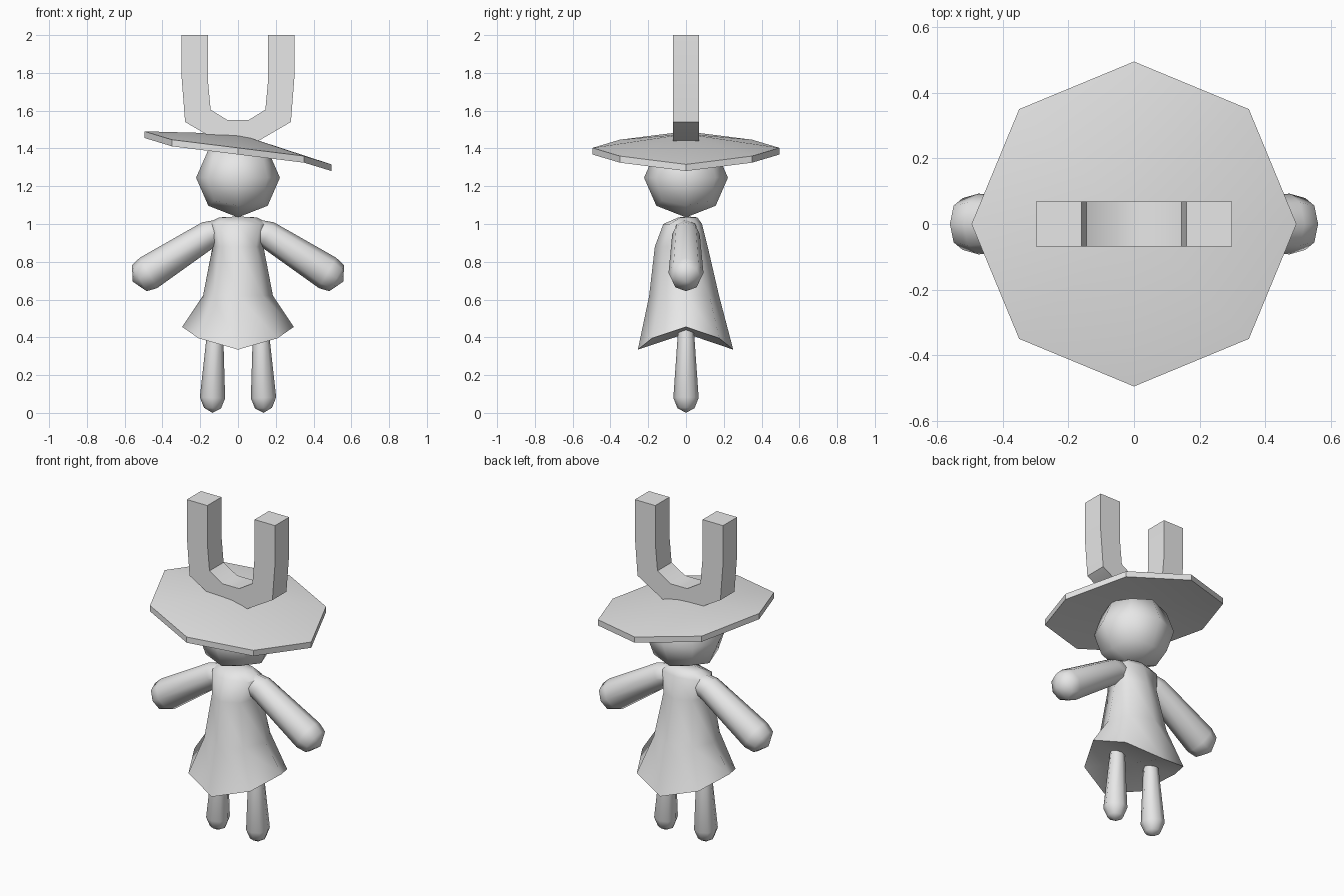
import bpy, bmesh
from math import sin, cos, pi, radians
from mathutils import Vector

cube = bpy.data.objects.get("Cube")
if cube:
    bpy.data.objects.remove(cube, do_unlink=True)

SIDES = 8
grey = bpy.data.materials.new("plain grey")
grey.use_nodes = True
grey.diffuse_color = (0.8, 0.8, 0.8, 1)
grey.node_tree.nodes["Principled BSDF"].inputs["Base Color"].default_value = (0.8, 0.8, 0.8, 1)


def finish(name, bm, angle):
    bmesh.ops.recalc_face_normals(bm, faces=bm.faces)
    mesh = bpy.data.meshes.new(name)
    bm.to_mesh(mesh)
    bm.free()
    mesh.materials.append(grey)
    obj = bpy.data.objects.new(name, mesh)
    bpy.context.collection.objects.link(obj)
    bpy.ops.object.select_all(action='DESELECT')
    obj.select_set(True)
    bpy.context.view_layer.objects.active = obj
    bpy.ops.object.shade_smooth_by_angle(angle=radians(angle))
    return obj


def loft(name, start, rings, end, angle):
    """Skin a row of rings and close both ends with a fan to a point."""
    bm = bmesh.new()
    loops = [[bm.verts.new(p) for p in ring] for ring in rings]
    for a, b in zip(loops, loops[1:]):
        for i in range(SIDES):
            j = (i + 1) % SIDES
            bm.faces.new((a[i], a[j], b[j], b[i]))
    for point, loop in ((start, loops[0]), (end, loops[-1])):
        tip = bm.verts.new(point)
        for i in range(SIDES):
            bm.faces.new((loop[i], loop[(i + 1) % SIDES], tip))
    return finish(name, bm, angle)


def turns():
    return [(cos(2 * pi * i / SIDES), sin(2 * pi * i / SIDES)) for i in range(SIDES)]


def limb(name, start, stations, end):
    """Round limb running from start to end; stations are (centre, radius)."""
    axis = (Vector(end) - Vector(start)).normalized()
    u = Vector((0, 1, 0))
    v = axis.cross(u)
    rings = [[Vector(c) + r * (u * a + v * b) for a, b in turns()] for c, r in stations]
    return loft(name, start, rings, end, 60)


# Dress: elliptical rings with a fuller front, hem dipping at front and back
def dress_ring(z, rx, front, back, rise=0):
    return [(rx * c, (back if s > 0 else front) * s, z + rise * c * c) for c, s in turns()]


loft("dress", (0, 0.01, 1.04), [
    dress_ring(1.035, 0.10, 0.04, 0.06),
    dress_ring(1.0, 0.165, 0.12, 0.085),
    dress_ring(0.88, 0.135, 0.165, 0.115),
    dress_ring(0.62, 0.185, 0.195, 0.175),
    dress_ring(0.335, 0.295, 0.255, 0.25, 0.12),
], (0, 0, 0.42), 60)

# Arms and legs
for side, x in (("left", 1), ("right", -1)):
    limb(side + "_arm", (x * 0.04, 0, 0.99), [
        ((x * 0.06, 0, 0.975), 0.06),
        ((x * 0.155, 0, 0.945), 0.073),
        ((x * 0.474, 0, 0.741), 0.0925),
        ((x * 0.522, 0, 0.713), 0.079),
    ], (x * 0.558, 0, 0.695))
    limb(side + "_leg", (x * 0.115, 0, 0.47), [
        ((x * 0.12, 0, 0.46), 0.04),
        ((x * 0.123, 0, 0.38), 0.046),
        ((x * 0.135, 0, 0.08), 0.067),
        ((x * 0.135, 0, 0.025), 0.045),
    ], (x * 0.135, 0, 0))

# Head: a cube cut once and rounded into a ball
bm = bmesh.new()
bmesh.ops.create_cube(bm, size=1)
bmesh.ops.subdivide_edges(bm, edges=bm.edges[:], cuts=1, use_grid_fill=True)
for vert in bm.verts:
    d = vert.co.normalized()
    vert.co = (0.222 * d.x, 0.222 * d.y, 1.245 + 0.21 * d.z)
finish("head", bm, 60)


# Hat: shallow tilted cone with a thin rim
def brim(drop):
    return [(0.495 * c, 0.495 * s, 1.403 - drop - 0.035 * c - 0.0525 * c ** 3)
            for c, s in turns()]


loft("hat", (0, 0, 1.477), [brim(0), brim(0.035)], (0, 0, 1.435), 35)

# Forked horn: U-shaped outline, extruded in depth
half = [(0.055, 1.55), (0.145, 1.605), (0.16, 1.77), (0.16, 2),
        (0.298, 2), (0.298, 1.77), (0.28, 1.54), (0.10, 1.435)]
outline = half + [(-x, z) for x, z in reversed(half)]
bm = bmesh.new()
front = [bm.verts.new((x, -0.068, z)) for x, z in outline]
back = [bm.verts.new((x, 0.068, z)) for x, z in outline]
count, last = len(outline), len(half) - 1
for i in range(count):
    j = (i + 1) % count
    bm.faces.new((front[i], front[j], back[j], back[i]))
for row in (front, back):
    # Pair inner and outer outline points into quads across each prong
    for i in range(last // 2):
        bm.faces.new((row[i], row[i + 1], row[last - i - 1], row[last - i]))
        k = count - 1
        bm.faces.new((row[k - i], row[k - i - 1], row[k - last + i + 1], row[k - last + i]))
    bm.faces.new((row[0], row[last], row[last + 1], row[count - 1]))
finish("forked_horn", bm, 48)
